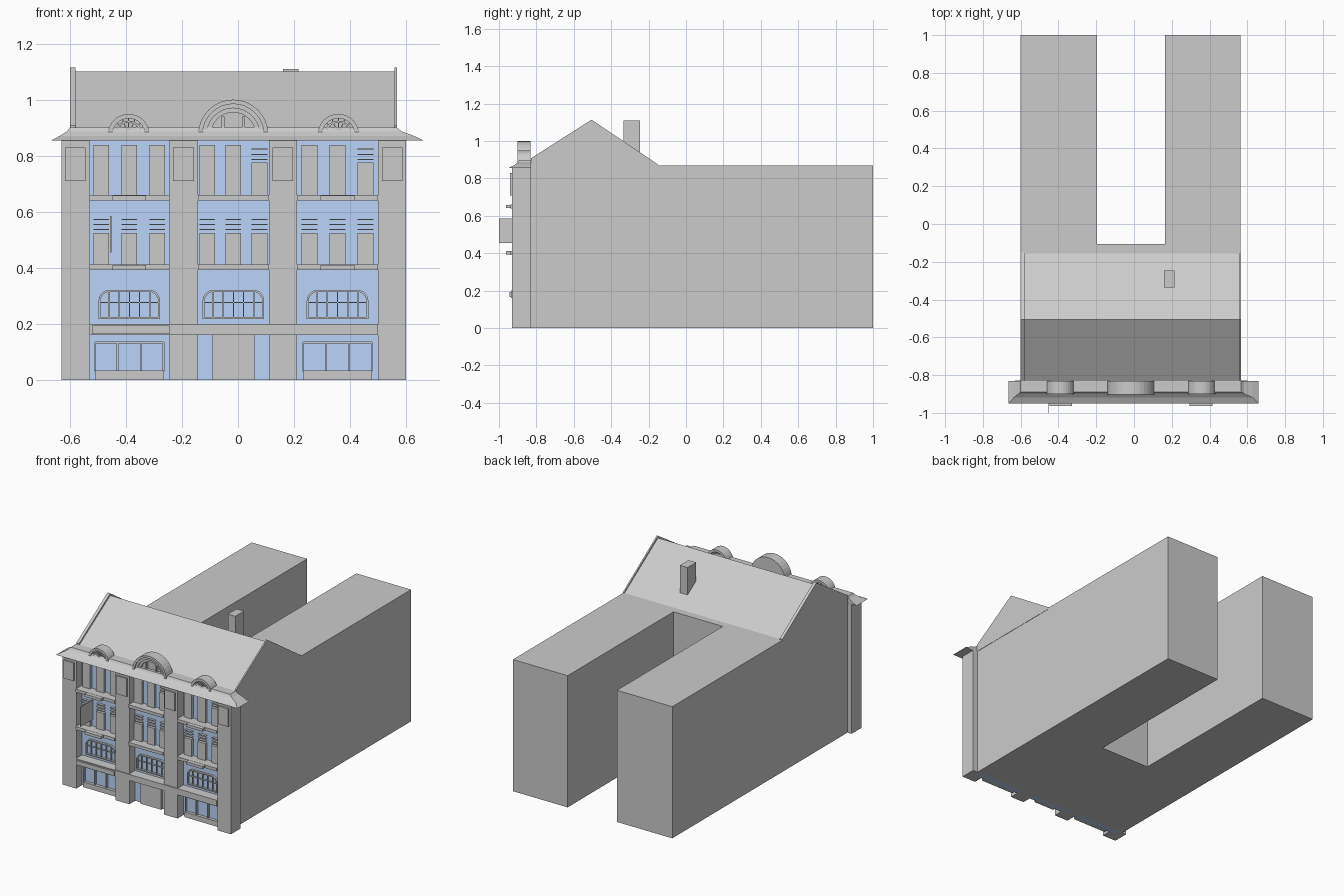
import bpy, bmesh, math

if "Cube" in bpy.data.objects:
    bpy.data.objects.remove(bpy.data.objects["Cube"])

glass = bpy.data.materials.new("blue_glass")
glass.diffuse_color = (0.5, 0.66, 0.95, 1)
glass.use_nodes = True
glass.node_tree.nodes["Principled BSDF"].inputs["Base Color"].default_value = glass.diffuse_color


def prism(name, pts, a, b, axis, mat=None):
    """Extrude a 2D outline from a to b along an axis."""
    place = {'x': lambda p, t: (t, p[0], p[1]),
             'y': lambda p, t: (p[0], t, p[1]),
             'z': lambda p, t: (p[0], p[1], t)}[axis]
    bm = bmesh.new()
    lo = [bm.verts.new(place(p, a)) for p in pts]
    hi = [bm.verts.new(place(p, b)) for p in pts]
    bm.faces.new(lo)
    bm.faces.new(hi)
    n = len(pts)
    for i in range(n):
        j = (i + 1) % n
        bm.faces.new((lo[i], lo[j], hi[j], hi[i]))
    return finish(name, bm, mat)


def finish(name, bm, mat=None):
    bmesh.ops.recalc_face_normals(bm, faces=bm.faces)
    me = bpy.data.meshes.new(name)
    bm.to_mesh(me)
    bm.free()
    ob = bpy.data.objects.new(name, me)
    bpy.context.collection.objects.link(ob)
    if mat:
        me.materials.append(mat)
    return ob


def box(name, x0, x1, y0, y1, z0, z1, mat=None):
    return prism(name, [(x0, y0), (x1, y0), (x1, y1), (x0, y1)], z0, z1, 'z', mat)


def arc(cx, cz, r, n=16):
    return [(cx + r * math.cos(math.pi * i / n), cz + r * math.sin(math.pi * i / n)) for i in range(n + 1)]


def half_ring(name, cx, cz, r0, r1, y0, y1):
    prism(name, arc(cx, cz, r1) + arc(cx, cz, r0)[::-1], y0, y1, 'y')


def arch_outline(x0, x1, z0, z1, r):
    """Rectangle with rounded upper corners."""
    pts = [(x0, z0), (x1, z0)]
    for cx, start in ((x1 - r, 0), (x0 + r, 90)):
        for i in range(6):
            t = math.radians(start + 18 * i)
            pts.append((cx + r * math.cos(t), z1 - r + r * math.sin(t)))
    return pts


# U-shaped main block with two rear wings
prism("main_block", [(-.6, -.83), (.565, -.83), (.565, 1), (.165, 1), (.165, -.105),
                     (-.195, -.105), (-.195, 1), (-.6, 1)], 0, .87, 'z')

# Gable roof, raised end walls, chimney
prism("gable_roof", [(-.83, .86), (-.83, .895), (-.505, 1.1), (-.155, .87), (-.155, .86)], -.6, .565, 'x')
for name, x0, x1 in (("left_gable_wall", -.6, -.58), ("right_gable_wall", .558, .567)):
    prism(name, [(-.83, .86), (-.83, .907), (-.505, 1.114), (-.15, .875), (-.15, .86)], x0, x1, 'x')
box("chimney", .16, .215, -.335, -.245, .9, 1.11)

# Glazed facade between the pillars
WALL = -.87
box("facade_glass", -.58, .55, WALL, -.829, 0, .857, glass)

# Pillars with raised panels near the top
for x0, x1 in ((-.63, -.53), (-.245, -.143), (.11, .21), (.5, .6)):
    box("pillar", x0, x1, -.93, -.829, 0, .856)
    box("pillar_panel", x0 + .013, x1 - .014, -.941, -.929, .71, .83)

# Cornice with a concave sloping profile
bm = bmesh.new()
rings = []
for x0, x1, y, z in ((-.665, .66, -.95, .855), (-.635, .627, -.918, .871),
                     (-.61, .583, -.898, .887), (-.6, .567, -.89, .9)):
    rings.append([bm.verts.new(p) for p in ((x0, y, z), (x1, y, z), (x1, -.83, z), (x0, -.83, z))])
for a, b in zip(rings, rings[1:]):
    for i in range(4):
        j = (i + 1) % 4
        bm.faces.new((a[i], a[j], b[j], b[i]))
bm.faces.new(rings[0])
bm.faces.new(rings[-1])
finish("cornice", bm)

# Central stepped pediment
CX, CZ = -.017, .875
prism("pediment_back", arc(CX, CZ, .08), -.87, -.832, 'y')
for k, r in enumerate((.125, .11, .095)):
    half_ring("pediment_step", CX, CZ, r - .0155, r, -.902 + .008 * k, -.832)
for x in (CX - .037, CX + .037):
    box("pediment_mullion", x - .005, x + .005, -.885, -.865, CZ, .94)

# Small fan-shaped open arches
for cx in (-.39, .358):
    half_ring("small_arch_outer", cx, CZ, .058, .074, -.9, -.832)
    half_ring("small_arch_inner", cx, CZ, .043, .05, -.895, -.86)
    half_ring("small_arch_hub", cx, CZ, .014, .022, -.895, -.86)
    for i in range(1, 8):
        t = math.pi * i / 8
        c, s = math.cos(t), math.sin(t)
        pts = [(cx + r * c - w * s, CZ + r * s + w * c)
               for r, w in ((.02, -.002), (.06, -.002), (.06, .002), (.02, .002))]
        prism("fan_spoke", pts, -.892, -.87, 'y')

# Repeating bay details
BAYS = ((-.53, -.245), (-.143, .11), (.21, .5))
for b, (x0, x1) in enumerate(BAYS):
    mid = (x0 + x1) / 2
    # Balcony ledges with projecting centre
    for z0 in (.64, .392):
        box("ledge", x0, x1, -.938, WALL + .01, z0, z0 + .02)
        if b != 1:
            box("ledge_centre", mid - .06, mid + .06, -.963, -.93, z0 + .001, z0 + .019)
    # Upper windows, three per floor
    for dx in (-.1, 0, .1):
        cx = mid + dx * (.93 if b == 1 else 1)
        w0, w1 = cx - .028, cx + .028
        for z0, zt, z1 in ((.66, .775, .838), (.412, .525, .584)):
            closed = z0 > .6 and not (b > 0 and dx == .1)
            box("window_panel", w0, w1, WALL - .018, WALL + .01, z0, z1 if closed else zt)
            if not closed:
                for k in range(3):
                    zs = zt + .01 + .018 * k
                    box("louvre", w0, w1, WALL - .016, WALL + .01, zs, zs + .004)
    # First-floor arched window frame and glazing bars
    a0, a1 = mid - .11, mid + .11
    outer = arch_outline(a0, a1, .218, .322, .04)
    inner = arch_outline(a0 + .007, a1 - .007, .225, .315, .034)
    bm = bmesh.new()
    loops = [[bm.verts.new((x, y, z)) for x, z in o] for o, y in
             ((outer, WALL), (outer, WALL - .014), (inner, WALL - .014), (inner, WALL))]
    for p, q in zip(loops, loops[1:]):
        for i in range(len(p)):
            j = (i + 1) % len(p)
            bm.faces.new((p[i], p[j], q[j], q[i]))
    finish("arched_window_frame", bm)
    for k in range(1, 6):
        x = a0 + k * .22 / 6
        box("arched_window_bar", x - .002, x + .002, WALL - .01, WALL + .01, .22, .318)
    box("arched_window_crossbar", a0 + .003, a1 - .003, WALL - .009, WALL + .01, .274, .278)
    # Shop fronts and central entrance
    if b == 1:
        box("entrance_door", mid - .075, mid + .075, WALL - .015, WALL + .01, 0, .165)
    else:
        s0, s1 = mid - .122, mid + .122
        box("shop_base", s0, s1, WALL - .02, WALL + .01, 0, .034)
        box("shop_head", s0, s1, WALL - .015, WALL + .01, .13, .138)
        for x in (s0, s0 + .08, s1 - .08, s1):
            box("shop_post", x - .003, x + .003, WALL - .014, WALL + .01, .03, .135)

# Fascia band with blank sign board
box("fascia_band", -.53, .5, -.936, WALL + .01, .16, .2)
box("sign_board", -.52, -.245, -.945, -.93, .165, .194)

# Thin banner standing out from the facade
box("hanging_banner", -.456, -.452, -1, WALL, .455, .585)
